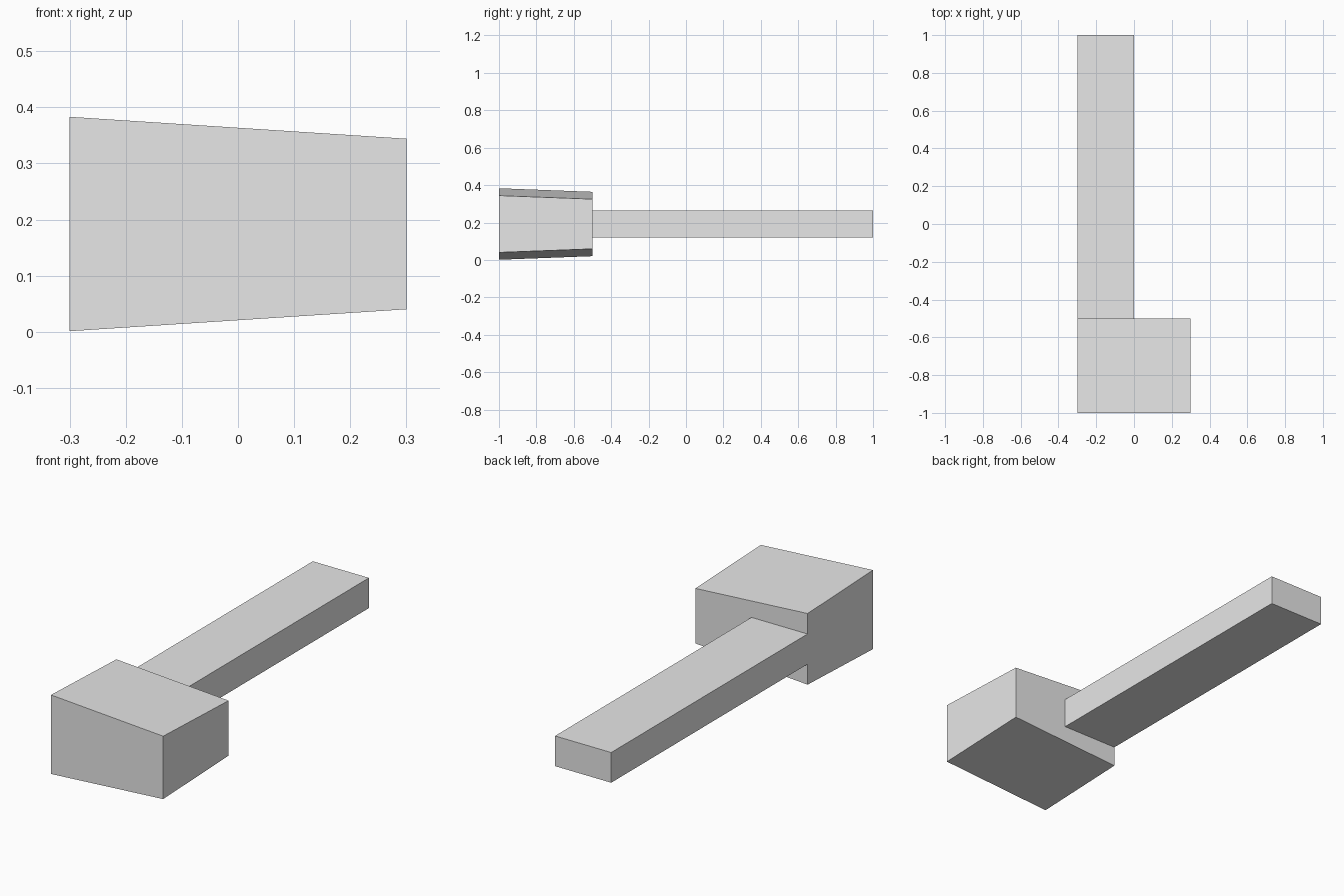
import bpy
import bmesh

cube = bpy.data.objects.get("Cube")
if cube:
    bpy.data.objects.remove(cube, do_unlink=True)

MID_Z = 0.192

grey = bpy.data.materials.new("plain_grey")
grey.use_nodes = True
colour = (0.8, 0.8, 0.8, 1)
grey.diffuse_color = colour
grey.node_tree.nodes["Principled BSDF"].inputs["Base Color"].default_value = colour


def block(name, x_range, y_range, half_height):
    """Box whose half height at each corner is given by a function of x and y."""
    bm = bmesh.new()
    bmesh.ops.create_cube(bm, size=2)
    for v in bm.verts:
        x = x_range[v.co.x > 0]
        y = y_range[v.co.y > 0]
        v.co = (x, y, MID_Z + v.co.z * half_height(x, y))
    mesh = bpy.data.meshes.new(name)
    bm.to_mesh(mesh)
    bm.free()
    mesh.materials.append(grey)
    obj = bpy.data.objects.new(name, mesh)
    bpy.context.collection.objects.link(obj)
    return obj


# Head: tapers towards the left and towards the back
block("head", (-0.3, 0.3), (-1, -0.5),
      lambda x, y: 0.191 - 0.065 * (x + 0.3) - 0.038 * (y + 1))

# Handle: straight bar, flush with the right side of the head
block("handle", (-0.3, 0), (-0.5, 1), lambda x, y: 0.073)
